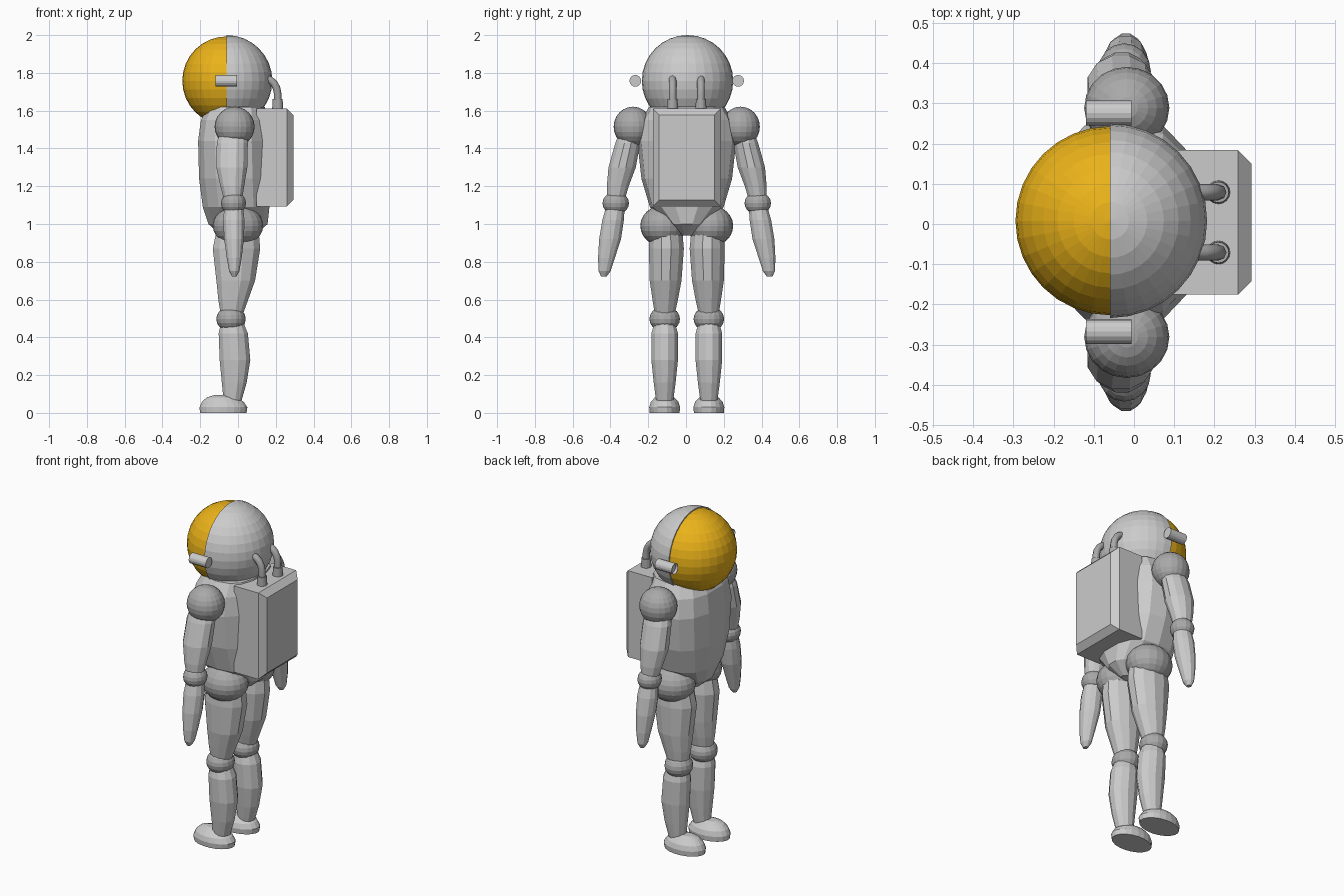
import bpy, bmesh, math
from mathutils import Matrix, Vector

if "Cube" in bpy.data.objects:
    bpy.data.objects.remove(bpy.data.objects["Cube"])

CY = 0.004  # tiny sideways offset of the figure


def material(name, rgb):
    m = bpy.data.materials.new(name)
    m.diffuse_color = (*rgb, 1)
    m.use_nodes = True
    m.node_tree.nodes["Principled BSDF"].inputs["Base Color"].default_value = m.diffuse_color
    return m


GOLD = material("gold", (0.83, 0.45, 0.01))
DARK = material("dark_grey", (0.4, 0.4, 0.4))


def finish(name, bm, mirror=False, mat=None):
    bmesh.ops.recalc_face_normals(bm, faces=bm.faces)
    me = bpy.data.meshes.new(name)
    bm.to_mesh(me)
    bm.free()
    ob = bpy.data.objects.new(name, me)
    ob.location.y = CY
    bpy.context.collection.objects.link(ob)
    if mat:
        me.materials.append(mat)
    if mirror:
        mod = ob.modifiers.new("mirror", 'MIRROR')
        mod.use_axis = (False, True, False)
        mod.use_mirror_merge = False
    return ob


def ball(name, centre, radii, mirror=True, mat=DARK, seg=20, rings=12, cut=None):
    bm = bmesh.new()
    bmesh.ops.create_uvsphere(bm, u_segments=seg, v_segments=rings, radius=1,
                              matrix=Matrix.Translation(centre) @ Matrix.Diagonal((*radii, 1)))
    if cut:  # keep only the half behind the given direction
        bmesh.ops.bisect_plane(bm, geom=bm.verts[:] + bm.edges[:] + bm.faces[:], dist=1e-5,
                               plane_co=centre, plane_no=cut, clear_outer=True)
        bmesh.ops.holes_fill(bm, edges=[e for e in bm.edges if e.is_boundary])
    return finish(name, bm, mirror, mat)


def loft(name, rings, n=10, power=2.0, mirror=True):
    """Skin horizontal rings given as (z, x centre, y centre, x radius, y radius)."""
    bm = bmesh.new()
    loops = []
    for z, cx, cy, rx, ry in rings:
        loop = []
        for i in range(n):
            a = 2 * math.pi * (i + 0.5) / n
            c, s = math.cos(a), math.sin(a)
            x = math.copysign(abs(c) ** (2 / power), c)
            y = math.copysign(abs(s) ** (2 / power), s)
            loop.append(bm.verts.new((cx + rx * x, cy + ry * y, z)))
        loops.append(loop)
    for a, b in zip(loops, loops[1:]):
        for i in range(n):
            j = (i + 1) % n
            bm.faces.new((a[i], a[j], b[j], b[i]))
    bm.faces.new(loops[0])
    bm.faces.new(loops[-1])
    return finish(name, bm, mirror)


# helmet shell and gold visor
ball("helmet_shell", Vector((-0.06, 0.004, 1.758)), (0.242,) * 3, False, None, 32, 16, (-1, 0, 0))
ball("visor", Vector((-0.06, 0.004, 1.758)), (0.235,) * 3, False, GOLD, 32, 16, (1, 0, 0))

# helmet lamps
bm = bmesh.new()
bmesh.ops.create_cone(bm, cap_ends=True, segments=16, radius1=0.031, radius2=0.031, depth=0.113,
                      matrix=Matrix.Translation((-0.063, 0.272, 1.758)) @ Matrix.Rotation(math.pi / 2, 4, 'Y'))
end = [f for f in bm.faces if f.normal.x < -0.9]
bmesh.ops.inset_region(bm, faces=end, thickness=0.008, depth=0)
bmesh.ops.translate(bm, verts=end[0].verts[:], vec=(0.012, 0, 0))
finish("helmet_lamps", bm, True)

# torso
loft("torso", [(0.94, 0.00, 0, 0.09, 0.03),
               (1.00, 0.00, 0, 0.16, 0.10),
               (1.09, -0.01, 0, 0.18, 0.195),
               (1.24, -0.02, 0, 0.19, 0.24),
               (1.44, -0.025, 0, 0.19, 0.262),
               (1.55, -0.02, 0, 0.18, 0.24),
               (1.62, -0.01, 0, 0.155, 0.20)], 14, 2.5, False)

# joints
ball("hip_joints", (0, 0.125, 0.99), (0.133, 0.121, 0.109))
ball("shoulder_joints", (-0.018, 0.285, 1.515), (0.106, 0.102, 0.106))
ball("elbow_joints", (-0.024, 0.376, 1.11), (0.066, 0.07, 0.061), seg=16, rings=10)
ball("knee_joints", (-0.037, 0.117, 0.497), (0.078, 0.081, 0.068), seg=16, rings=10)

# arms
loft("upper_arms", [(1.53, -0.025, 0.29, 0.06, 0.05),
                    (1.43, -0.03, 0.312, 0.085, 0.068),
                    (1.30, -0.033, 0.342, 0.085, 0.075),
                    (1.20, -0.03, 0.365, 0.065, 0.06),
                    (1.11, -0.026, 0.378, 0.045, 0.045)], 12)
loft("forearms_and_hands", [(1.10, -0.023, 0.376, 0.05, 0.05),
                            (1.02, -0.022, 0.39, 0.059, 0.059),
                            (0.92, -0.021, 0.406, 0.054, 0.06),
                            (0.82, -0.02, 0.425, 0.041, 0.046),
                            (0.75, -0.02, 0.435, 0.028, 0.033),
                            (0.722, -0.02, 0.439, 0.012, 0.015)], 12)

# legs
loft("thighs", [(1.00, 0.0, 0.11, 0.11, 0.085),
                (0.87, -0.008, 0.108, 0.13, 0.096),
                (0.70, -0.012, 0.112, 0.106, 0.087),
                (0.60, -0.025, 0.114, 0.082, 0.07),
                (0.50, -0.035, 0.117, 0.055, 0.05)], 12)
loft("shins", [(0.50, -0.033, 0.117, 0.055, 0.05),
               (0.42, -0.025, 0.117, 0.08, 0.073),
               (0.28, -0.016, 0.117, 0.084, 0.073),
               (0.16, -0.02, 0.117, 0.068, 0.06),
               (0.05, -0.03, 0.117, 0.046, 0.045)], 12)
loft("boots", [(0.0, -0.078, 0.117, 0.125, 0.08),
               (0.03, -0.077, 0.117, 0.128, 0.083),
               (0.058, -0.08, 0.117, 0.112, 0.074),
               (0.082, -0.085, 0.117, 0.082, 0.052),
               (0.094, -0.088, 0.117, 0.038, 0.025)], 20)

# chamfered life support backpack
bm = bmesh.new()
bmesh.ops.create_cube(bm, size=1, matrix=Matrix.Translation((0.195, 0, 1.352))
                      @ Matrix.Diagonal((0.195, 0.36, 0.52, 1)))
edges = [e for e in bm.edges if max(v.co.x for v in e.verts) > 0.2]
edges = [e for e in edges if min(v.co.x for v in e.verts) > 0.2]
bmesh.ops.bevel(bm, geom=edges, offset=0.034, segments=1, affect='EDGES', profile=0.5)
finish("backpack", bm)

# hose collars and hoses
bm = bmesh.new()
bmesh.ops.create_cone(bm, cap_ends=True, segments=16, radius1=0.03, radius2=0.026, depth=0.065,
                      matrix=Matrix.Translation((0.21, 0.075, 1.63)))
finish("hose_collars", bm, True, DARK)
for side, y in (("left", -0.075), ("right", 0.075)):
    cu = bpy.data.curves.new(side + "_hose", 'CURVE')
    cu.dimensions = '3D'
    cu.bevel_depth = 0.02
    cu.bevel_resolution = 2
    cu.use_fill_caps = True
    path = [(0.21, 1.63), (0.21, 1.69), (0.204, 1.72), (0.19, 1.745), (0.17, 1.762), (0.12, 1.785)]
    sp = cu.splines.new('POLY')
    sp.points.add(len(path) - 1)
    for p, (x, z) in zip(sp.points, path):
        p.co = (x, y, z, 1)
    cu.materials.append(DARK)
    ob = bpy.data.objects.new(side + "_hose", cu)
    ob.location.y = CY
    bpy.context.collection.objects.link(ob)
